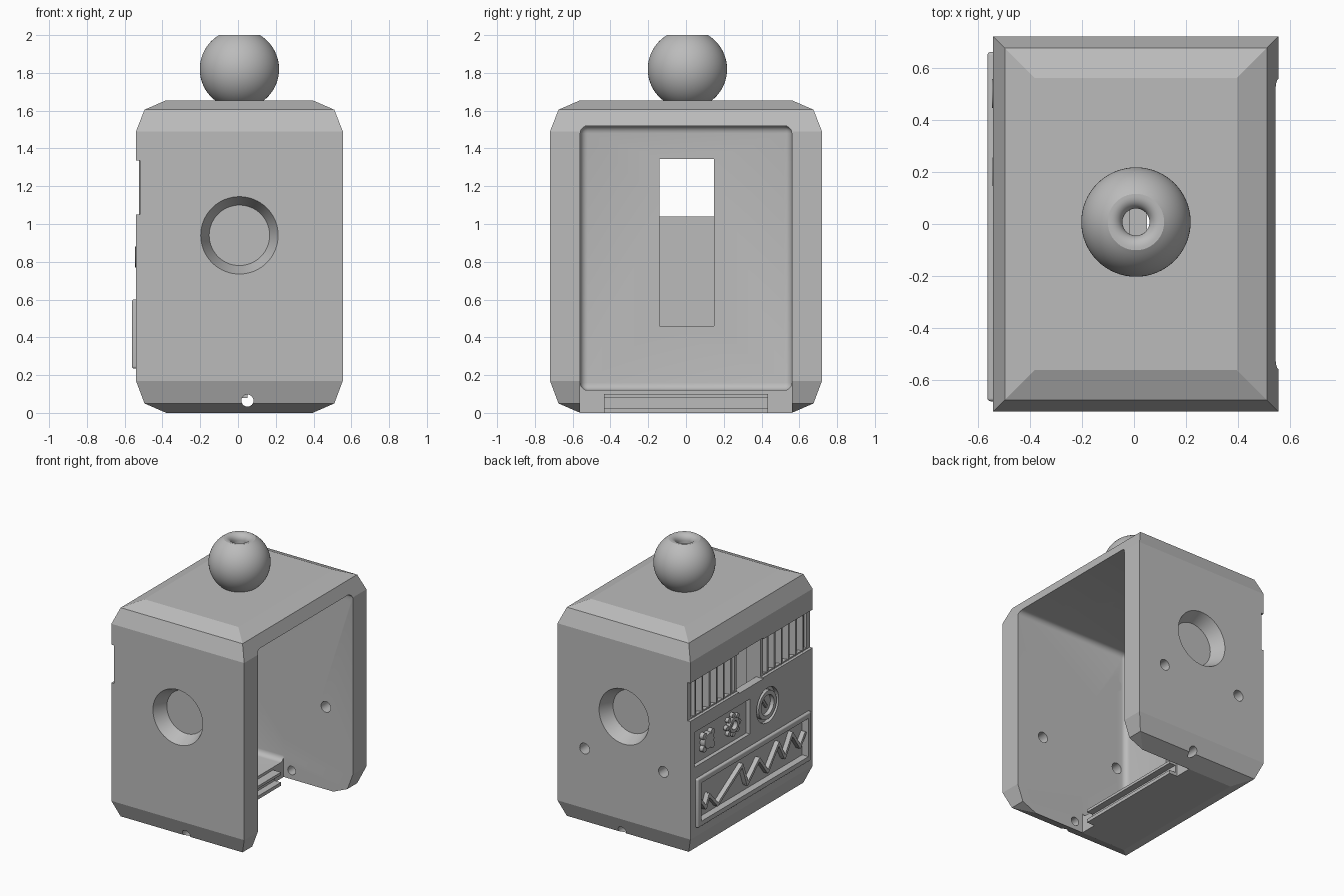
import bpy, bmesh, math
from mathutils import Matrix, Vector

if "Cube" in bpy.data.objects:
    bpy.data.objects.remove(bpy.data.objects["Cube"])

grey = bpy.data.materials.new("plain grey")
grey.use_nodes = True
grey.diffuse_color = (0.5, 0.5, 0.5, 1)
grey.node_tree.nodes["Principled BSDF"].inputs["Base Color"].default_value = (0.5, 0.5, 0.5, 1)

CX = 0.0075          # centre line of the case
HX, HY = 0.5475, 0.72
SIDE = CX - HX       # outer plane of the panel side
INNER = -0.40        # inner plane of the panel side
HOLE_Z = 0.94
ROW_Z = 0.825


def finish(name, bm):
    bmesh.ops.recalc_face_normals(bm, faces=bm.faces)
    mesh = bpy.data.meshes.new(name)
    bm.to_mesh(mesh)
    bm.free()
    mesh.materials.append(grey)
    ob = bpy.data.objects.new(name, mesh)
    bpy.context.scene.collection.objects.link(ob)
    return ob


def box(name, x, y, z, bevel=0):
    bm = bmesh.new()
    bmesh.ops.create_cube(bm, size=1)
    for v in bm.verts:
        for i, (a, b) in enumerate((x, y, z)):
            v.co[i] = a if v.co[i] < 0 else b
    if bevel:
        # Round only the edges that touch the low-x face
        edges = [e for e in bm.edges if min(v.co.x for v in e.verts) < x[0] + 0.001]
        bmesh.ops.bevel(bm, geom=edges, offset=bevel, segments=5, profile=0.5, affect='EDGES')
    return finish(name, bm)


def rod(name, start, end, r1, r2=None, sides=48):
    """Cylinder or cone running from start to end."""
    start, end = Vector(start), Vector(end)
    axis = end - start
    bm = bmesh.new()
    bmesh.ops.create_cone(bm, cap_ends=True, segments=sides, radius1=r1,
                          radius2=r1 if r2 is None else r2, depth=axis.length)
    turn = axis.to_track_quat('Z', 'Y').to_matrix().to_4x4()
    bm.transform(Matrix.Translation((start + end) / 2) @ turn)
    return finish(name, bm)


def cut(target, cutter):
    cutter.hide_render = True
    mod = target.modifiers.new("cut", 'BOOLEAN')
    mod.operation = 'DIFFERENCE'
    mod.solver = 'EXACT'
    mod.object = cutter
    deps = bpy.context.evaluated_depsgraph_get()
    mesh = bpy.data.meshes.new_from_object(target.evaluated_get(deps))
    target.modifiers.clear()
    target.data = mesh
    bpy.data.objects.remove(cutter)


def spin(name, profile, centre, axis, steps=64):
    """Revolve (radius, height) points about an axis through centre."""
    bm = bmesh.new()
    verts = [bm.verts.new((r, 0, h)) for r, h in profile]
    edges = [bm.edges.new(p) for p in zip(verts, verts[1:] + verts[:1])]
    bmesh.ops.spin(bm, geom=verts + edges, cent=(0, 0, 0), axis=(0, 0, 1),
                   angle=math.tau, steps=steps, use_duplicate=False)
    bmesh.ops.remove_doubles(bm, verts=bm.verts, dist=0.0005)
    turn = Vector(axis).to_track_quat('Z', 'Y').to_matrix().to_4x4()
    bm.transform(Matrix.Translation(centre) @ turn)
    return finish(name, bm)


# Case: stacked rectangles with double chamfers at top and bottom
bm = bmesh.new()
rings = []
for z, inset in ((0, .16), (.05, .045), (.17, 0), (1.49, 0), (1.605, .045), (1.655, .16)):
    rings.append([bm.verts.new((CX + sx * (HX - inset), sy * (HY - inset), z))
                  for sx, sy in ((-1, -1), (1, -1), (1, 1), (-1, 1))])
for a, b in zip(rings, rings[1:]):
    for i in range(4):
        j = (i + 1) % 4
        bm.faces.new((a[i], a[j], b[j], b[i]))
bm.faces.new(rings[0])
bm.faces.new(rings[-1])
case = finish("case", bm)

# Open cavity, and the floor removed near the open side
cut(case, box("cavity", (INNER, 1), (-.56, .56), (.12, 1.52), bevel=.04))
cut(case, box("floor_gap", (-.015, 1), (-.56, .56), (-.1, .3)))

# Large tapered openings front and back
cut(case, rod("through_hole", (CX, -1, HOLE_Z), (CX, 1, HOLE_Z), .16, sides=64))
for s in (-1, 1):
    cut(case, rod("taper", (CX, s * .7201, HOLE_Z), (CX, s * .62, HOLE_Z), .205, .16, 64))

# Screw holes: through the back, blind from inside at the front, with hex pockets
for sx in (-1, 1):
    for sz in (-1, 1):
        x, z = CX + sx * .325, HOLE_Z + sz * .325
        outlet = -1 if sx > 0 and sz > 0 else -.66
        cut(case, rod("screw", (x, outlet, z), (x, 1, z), .04, sides=24))
        cut(case, rod("hex", (x, -.61, z), (x, .61, z), .055, sides=6))
cut(case, rod("corner_screw", (.5, -.66, 1.43), (.5, 1, 1.43), .03, sides=24))
cut(case, rod("low_screw", (.05, -1, .065), (.05, 1, .065), .032, sides=24))
for y in (-.465, .465):
    cut(case, rod("foot_screw", (-.34, y, -.1), (-.34, y, .09), .03, sides=24))
cut(case, rod("top_shaft", (CX, CX, 1.4), (CX, CX, 1.8), .052, sides=32))

# Panel side: vent band, window and pockets
cut(case, box("band", (-1, SIDE + .022), (-1, 1), (1.05, 1.335)))
cut(case, box("inner_pocket", (-.48, -.2), (-.14, .147), (.46, 1.345)))
cut(case, box("window", (-1, -.2), (-.14, .147), (1.04, 1.345)))
for y in ((-.68, -.17), (.17, .68)):
    cut(case, box("vent_pocket", (-1, -.475), y, (1.06, 1.325)))
cut(case, box("knob_pocket", (-1, SIDE + .03), (.02, .67), (.69, .95)))
for y in (-.19, -.52):
    cut(case, rod("gauge_pocket", (-1, y, ROW_Z), (SIDE + .03, y, ROW_Z), .13))
cut(case, box("chart_pocket", (-1, SIDE + .03), (-.64, .62), (.275, .56)))

# Grooved ledge along the floor edge
ledge = box("floor_ledge", (-.02, .05), (-.435, .435), (0, .10))
cut(ledge, box("groove", (0, 1), (-1, 1), (.025, .08)))

# Ball finial with a soft-lipped bore
arc = [(.21 * math.cos(a), 1.82 + .21 * math.sin(a))
       for a in (math.radians(-54 + i * 113 / 24) for i in range(25))]
lip = [(.052 + .046 * (1 - math.sin(t)), 1.955 + .045 * math.cos(t))
       for t in (i * math.pi / 16 for i in range(9))]
spin("ball_finial", arc + lip + [(.052, 1.64), (.12, 1.64)], (CX, CX, 0), (0, 0, 1))

# Vent slats, leaning a little about the vertical
for s in (-1, 1):
    for i in range(6):
        y = s * (.215 + i * .084)
        slat = box("vent_slat", (-.026, .026), (-.019, .019), (1.05, 1.335))
        slat.data.transform(Matrix.Translation((-.492, y, 0)) @ Matrix.Rotation(.4, 4, 'Z'))


def plate_ring(name, y, outer, inner, base, top):
    w = SIDE + base
    return spin(name, [(inner, 0), (outer, 0), (outer, base - top), (inner, base - top)],
                (w, y, ROW_Z), (-1, 0, 0), 48)


# Gauges: ring and needle
for y, tilt in ((-.19, .6), (-.52, -.5)):
    plate_ring("gauge_rim", y, .105, .075, .032, .0)
    d = Vector((0, math.sin(tilt), math.cos(tilt))) * .06
    c = Vector((SIDE + .022, y, ROW_Z))
    rod("gauge_needle", c - d * .3, c + d, .014, sides=8)

# Lobed knob and studded dial
rod("lobed_knob", (SIDE + .032, .5, ROW_Z), (SIDE - .005, .5, ROW_Z), .062, .055, 32)
plate_ring("dial_rim", .2, .055, .032, .032, -.002)
for i in range(8):
    a = i * math.tau / 8
    dy, dz = math.cos(a), math.sin(a)
    if i % 2:
        rod("knob_lobe", (SIDE + .032, .5 + dy * .065, ROW_Z + dz * .065),
            (SIDE, .5 + dy * .065, ROW_Z + dz * .065), .025, sides=16)
    rod("dial_stud", (SIDE + .032, .2 + dy * .07, ROW_Z + dz * .07),
        (SIDE + .005, .2 + dy * .07, ROW_Z + dz * .07), .018, sides=12)

# Chart frame and zigzag trace
frame = box("chart_frame", (SIDE - .022, SIDE + .01), (-.68, .66), (.235, .60), bevel=.012)
cut(frame, box("frame_opening", (-1, 1), (-.64, .62), (.275, .56)))
trace = [(.61, .43), (.54, .34), (.50, .42), (.40, .31), (.11, .49), (.05, .33), (-.09, .46),
         (-.19, .33), (-.32, .49), (-.39, .36), (-.48, .50), (-.57, .37), (-.63, .45)]
for (y0, z0), (y1, z1) in zip(trace, trace[1:]):
    length = math.hypot(y1 - y0, z1 - z0)
    seg = box("chart_trace", (SIDE - .005, SIDE + .032), (-.008, length + .008), (-.011, .011))
    seg.data.transform(Matrix.Translation((0, y0, z0)) @
                       Matrix.Rotation(math.atan2(z1 - z0, y1 - y0), 4, 'X'))

# Smooth the round parts, keep the chamfers crisp
for ob in bpy.context.scene.collection.objects:
    ob.select_set(ob.type == 'MESH')
bpy.context.view_layer.objects.active = case
bpy.ops.object.shade_smooth_by_angle(angle=math.radians(19))
